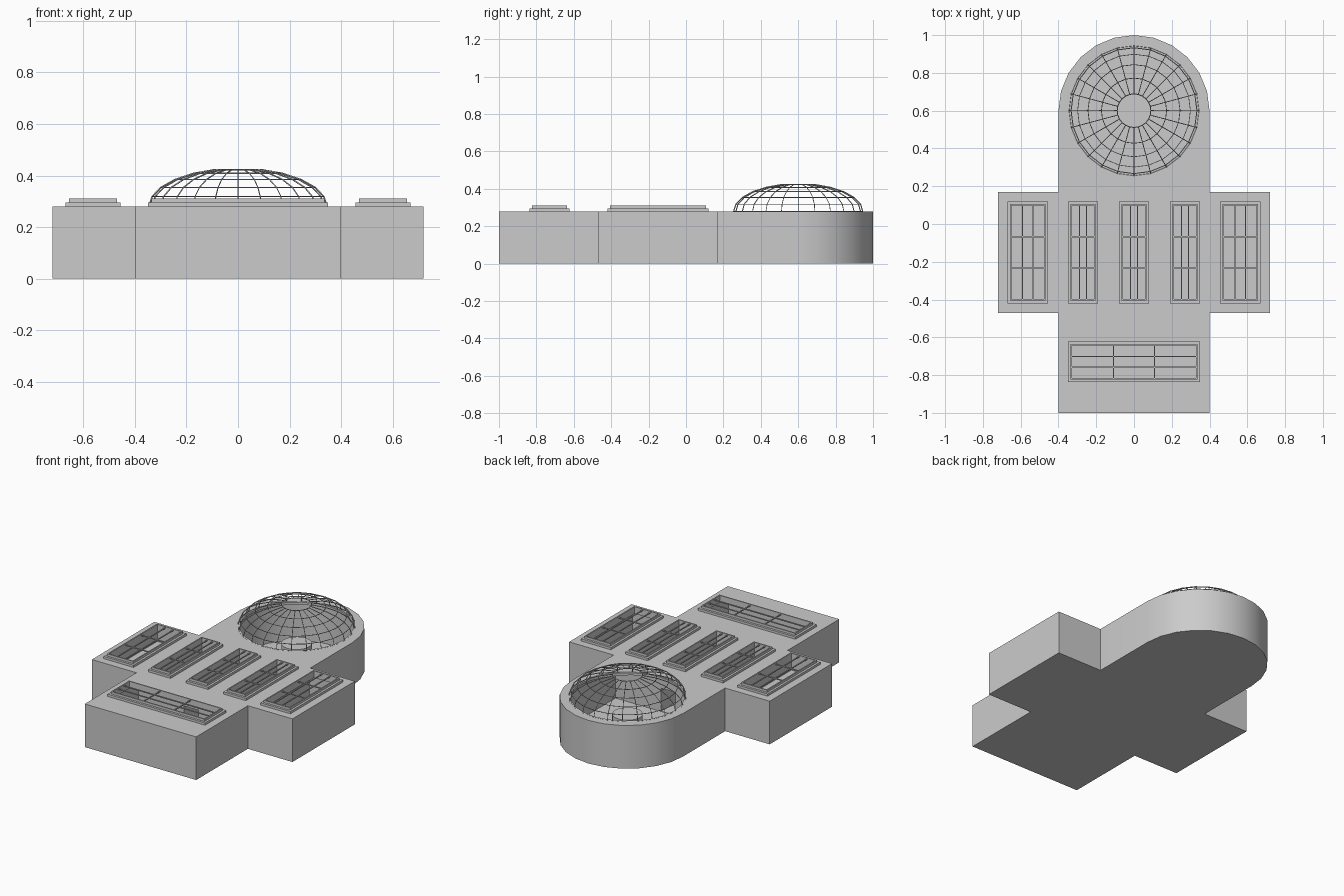
import bpy, bmesh, math

if "Cube" in bpy.data.objects:
    bpy.data.objects.remove(bpy.data.objects["Cube"])

ROOF = 0.28
cutters = []


def new_object(name, bm):
    bmesh.ops.recalc_face_normals(bm, faces=bm.faces)
    me = bpy.data.meshes.new(name)
    bm.to_mesh(me)
    bm.free()
    ob = bpy.data.objects.new(name, me)
    bpy.context.collection.objects.link(ob)
    return ob


def add_prism(bm, pts, z0, z1):
    f = bm.faces.new([bm.verts.new((x, y, z0)) for x, y in pts])
    r = bmesh.ops.extrude_face_region(bm, geom=[f])
    # the starting face is kept as the bottom cap
    for v in r["geom"]:
        if isinstance(v, bmesh.types.BMVert):
            v.co.z = z1
    if f.is_valid is False or f not in bm.faces:
        bm.faces.new([v for v in f.verts])


def add_box(bm, x0, x1, y0, y1, z0, z1):
    r = bmesh.ops.create_cube(bm, size=1)
    for v in r["verts"]:
        v.co.x = x1 if v.co.x > 0 else x0
        v.co.y = y1 if v.co.y > 0 else y0
        v.co.z = z1 if v.co.z > 0 else z0


def close_holes(bm):
    edges = [e for e in bm.edges if e.is_boundary]
    if edges:
        bmesh.ops.holes_fill(bm, edges=edges)


def prism(name, pts, z0, z1):
    bm = bmesh.new()
    add_prism(bm, pts, z0, z1)
    close_holes(bm)
    return new_object(name, bm)


def cut_box(name, *dims):
    bm = bmesh.new()
    add_box(bm, *dims)
    cutters.append(new_object(name, bm))


def arc(r, n=12):
    return [(r * math.cos(math.pi * i / n), 0.6 + r * math.sin(math.pi * i / n)) for i in range(n + 1)]


# outer body: nave, transept and rounded end
outline = [(-0.4, -1), (0.4, -1), (0.4, -0.47), (0.72, -0.47), (0.72, 0.17), (0.4, 0.17)]
outline += arc(0.4)
outline += [(-0.4, 0.17), (-0.72, 0.17), (-0.72, -0.47), (-0.4, -0.47)]
building = prism("gallery_building", outline, 0, ROOF)

# rooms inside
cut_box("front_room_cutter", -0.38, 0.38, -0.98, -0.48, 0.01, 0.265)
for x0, x1 in ((-0.70, -0.41), (-0.39, -0.145), (-0.125, 0.125), (0.145, 0.39), (0.41, 0.70)):
    cut_box("side_room_cutter", x0, x1, -0.45, 0.15, 0.01, 0.265)
cutters.append(prism("rotunda_cutter", [(-0.38, 0.18), (0.38, 0.18)] + arc(0.38), 0.01, 0.265))
cut_box("cross_door_cutter", -0.5, 0.5, -0.2, -0.1, 0.012, 0.16)
cut_box("long_door_cutter", -0.052, 0.052, -0.6, 0.3, 0.013, 0.161)

# round roof opening under the dome
circle = [(0.335 * math.cos(math.tau * i / 24), 0.6 + 0.335 * math.sin(math.tau * i / 24)) for i in range(24)]
cutters.append(prism("dome_opening_cutter", circle, 0.2, 0.4))


# stepped skylight frame with thin glazing bars
def skylight(name, cx, cy, w, d, nx=3, ny=3):
    bm = bmesh.new()
    iw, idp = w / 2 - 0.022, d / 2 - 0.022
    for inset, z0, z1 in ((0, ROOF, 0.295), (0.014, 0.295, 0.31)):
        ow, od = w / 2 - inset, d / 2 - inset
        for s in (-1, 1):
            xs, ys = sorted((s * iw, s * ow)), sorted((s * idp, s * od))
            add_box(bm, cx + xs[0], cx + xs[1], cy - od, cy + od, z0, z1)
            add_box(bm, cx - iw, cx + iw, cy + ys[0], cy + ys[1], z0, z1)
    b = 0.003
    for i in range(1, nx):
        x = cx - iw + 2 * iw * i / nx
        add_box(bm, x - b, x + b, cy - idp, cy + idp, 0.3, 0.306)
    for i in range(1, ny):
        y = cy - idp + 2 * idp * i / ny
        add_box(bm, cx - iw, cx + iw, y - b, y + b, 0.3, 0.306)
    new_object(name, bm)
    cut_box(name + "_cutter", cx - iw, cx + iw, cy - idp, cy + idp, 0.2, 0.4)


skylight("front_skylight", 0, -0.73, 0.70, 0.215)
skylight("middle_skylight", 0, -0.15, 0.16, 0.54)
for side, s in (("left", -1), ("right", 1)):
    skylight(side + "_inner_skylight", s * 0.27, -0.15, 0.16, 0.54)
    skylight(side + "_outer_skylight", s * 0.5625, -0.15, 0.215, 0.54)

# hollow out the building
for c in cutters:
    m = building.modifiers.new(c.name, "BOOLEAN")
    m.operation = "DIFFERENCE"
    m.solver = "EXACT"
    m.object = c
    c.hide_render = True
bpy.context.view_layer.objects.active = building
building.select_set(True)
for m in list(building.modifiers):
    bpy.ops.object.modifier_apply(modifier=m.name)
for c in cutters:
    bpy.data.objects.remove(c)
bpy.ops.object.shade_smooth_by_angle(angle=math.radians(30))

# dome lattice: flattened half sphere, open at the top ring
bm = bmesh.new()
rings = []
for k in range(6):
    t = math.radians(15 * k)
    r, z = 0.345 * math.cos(t), ROOF + 0.148 * math.sin(t)
    rings.append([bm.verts.new((r * math.cos(math.tau * i / 24), 0.6 + r * math.sin(math.tau * i / 24), z))
                  for i in range(24)])
for a, b in zip(rings, rings[1:]):
    for i in range(24):
        j = (i + 1) % 24
        bm.faces.new((a[i], a[j], b[j], b[i]))
dome = new_object("dome_lattice", bm)
wire = dome.modifiers.new("bars", "WIREFRAME")
wire.thickness = 0.006
wire.use_even_offset = False
wire.use_boundary = True

# round plinth in the middle of the rotunda
bm = bmesh.new()
bmesh.ops.create_cone(bm, cap_ends=True, segments=24, radius1=0.09, radius2=0.09, depth=0.16)
bmesh.ops.translate(bm, verts=bm.verts, vec=(0, 0.6, 0.09))
new_object("rotunda_plinth", bm)
